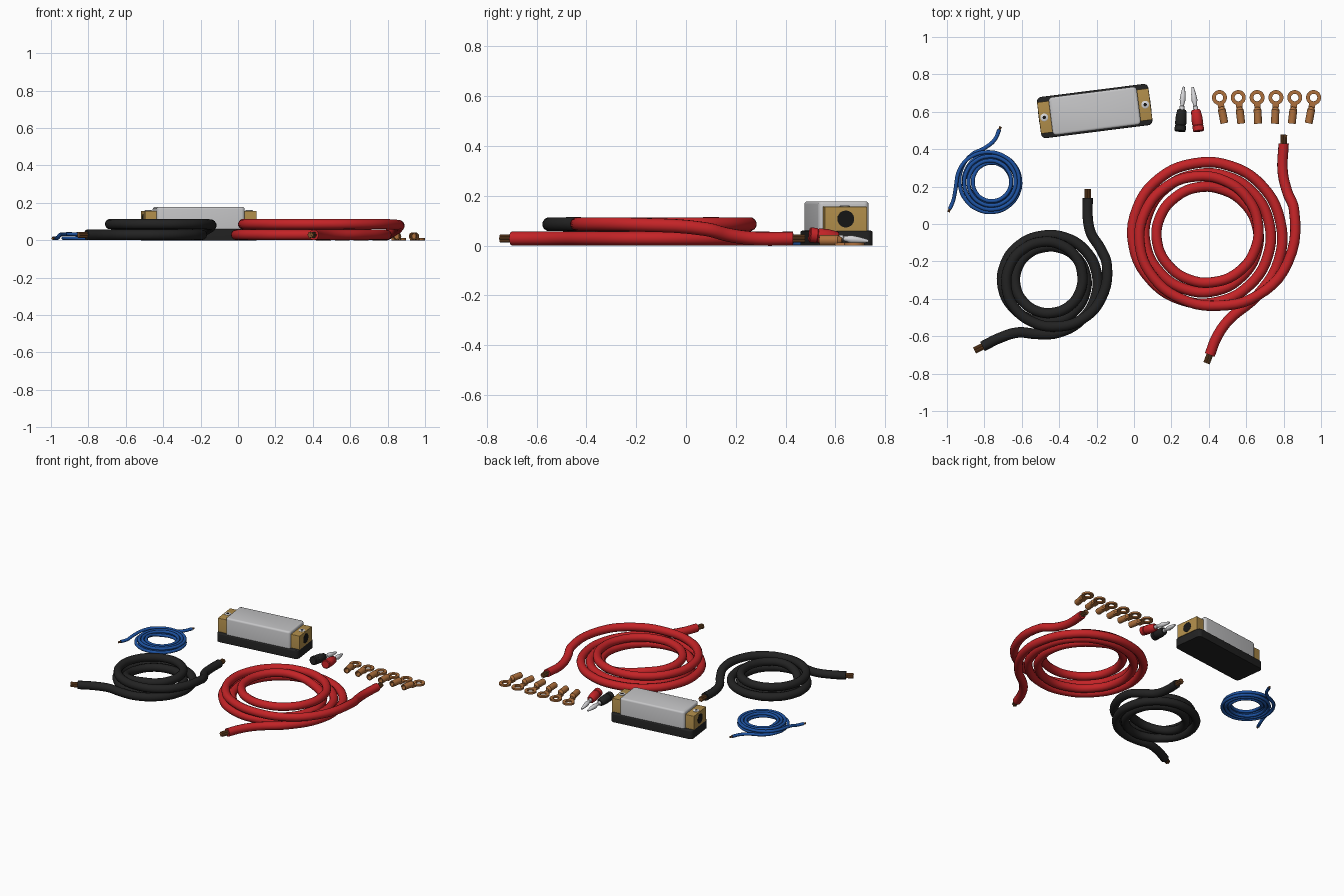
import bpy, bmesh
from math import radians, sin, cos, tau
from mathutils import Vector, Matrix

cube = bpy.data.objects.get("Cube")
if cube:
    bpy.data.objects.remove(cube, do_unlink=True)


def material(name, r, g, b):
    m = bpy.data.materials.new(name)
    m.use_nodes = True
    m.diffuse_color = (r, g, b, 1)
    m.node_tree.nodes["Principled BSDF"].inputs["Base Color"].default_value = (r, g, b, 1)
    return m


RED = material("red rubber", 0.55, 0.017, 0.02)
BLACK = material("black rubber", 0.016, 0.016, 0.016)
BLUE = material("blue rubber", 0.012, 0.085, 0.36)
STRAND = material("copper strand", 0.22, 0.085, 0.025)
COPPER = material("copper lug", 0.42, 0.16, 0.045)
BRASS = material("brass", 0.44, 0.27, 0.07)
COVER = material("pale grey cover", 0.56, 0.56, 0.57)
STEEL = material("bright steel", 0.68, 0.68, 0.7)
HOLE = material("dark hole", 0.008, 0.008, 0.008)


def smooth(obj):
    bpy.ops.object.select_all(action='DESELECT')
    obj.select_set(True)
    bpy.context.view_layer.objects.active = obj
    bpy.ops.object.shade_smooth_by_angle(angle=radians(35))


def finish(name, bm, mat, matrix):
    bmesh.ops.recalc_face_normals(bm, faces=bm.faces[:])
    mesh = bpy.data.meshes.new(name)
    bm.to_mesh(mesh)
    bm.free()
    mesh.transform(matrix)
    mesh.materials.append(mat)
    obj = bpy.data.objects.new(name, mesh)
    bpy.context.collection.objects.link(obj)
    smooth(obj)
    return obj


def turned(name, start, direction, profile, mat, segs=24, base=Matrix()):
    """Profile of (distance along axis, radius) spun about the axis."""
    bm = bmesh.new()
    vs = [bm.verts.new((r, 0, d)) for d, r in profile]
    es = [bm.edges.new(pair) for pair in zip(vs, vs[1:])]
    bmesh.ops.spin(bm, geom=vs + es, axis=(0, 0, 1), cent=(0, 0, 0),
                   angle=tau, steps=segs)
    bmesh.ops.remove_doubles(bm, verts=bm.verts[:], dist=1e-5)
    turn = Vector(direction).to_track_quat('Z', 'Y').to_matrix().to_4x4()
    return finish(name, bm, mat, base @ Matrix.Translation(start) @ turn)


def rod(r, length):
    return [(0, 0), (0, r), (length, r), (length, 0)]


def box(name, size, centre, mat, base=Matrix(), corner=0, edge=0):
    bm = bmesh.new()
    bmesh.ops.create_cube(bm, size=1)
    bmesh.ops.scale(bm, vec=size, verts=bm.verts[:])
    if corner:  # round the upright corners
        up = [e for e in bm.edges if abs(e.verts[0].co.z - e.verts[1].co.z) > size[2] / 2]
        bmesh.ops.bevel(bm, geom=up, offset=corner, segments=5, profile=0.5, affect='EDGES')
    if edge:  # soften the top rim
        top = [e for e in bm.edges if all(v.co.z > size[2] * 0.49 for v in e.verts)]
        bmesh.ops.bevel(bm, geom=top, offset=edge, segments=3, profile=0.5, affect='EDGES')
    return finish(name, bm, mat, base @ Matrix.Translation(centre))


def cable(name, centre, r, lead_in, turns, lead_out, mat):
    """Two-layer coil; turns are (angle, radius, layer), leads are (x, y, layer)."""
    path = list(lead_in)
    angle = turns[0][0]
    while angle <= turns[-1][0]:
        for (a0, r0, l0), (a1, r1, l1) in zip(turns, turns[1:]):
            if a0 <= angle <= a1:
                t = (angle - a0) / (a1 - a0)
                rad, layer = r0 + (r1 - r0) * t, l0 + (l1 - l0) * t
        a = radians(angle)
        path.append((centre[0] + rad * cos(a), centre[1] + rad * sin(a), layer))
        angle += 30
    path = [Vector((x, y, r * (1.03 + 2.05 * l))) for x, y, l in path + list(lead_out)]

    curve = bpy.data.curves.new(name, 'CURVE')
    curve.dimensions = '3D'
    curve.bevel_depth = r
    curve.bevel_resolution = 4
    curve.resolution_u = 5
    curve.use_fill_caps = True
    spline = curve.splines.new('BEZIER')
    spline.bezier_points.add(len(path) - 1)
    for bp, p in zip(spline.bezier_points, path):
        bp.co = p
        bp.handle_left_type = bp.handle_right_type = 'AUTO'
    curve.materials.append(mat)
    obj = bpy.data.objects.new(name, curve)
    bpy.context.collection.objects.link(obj)
    bpy.ops.object.select_all(action='DESELECT')
    obj.select_set(True)
    bpy.context.view_layer.objects.active = obj
    bpy.ops.object.convert(target='MESH')
    smooth(bpy.context.view_layer.objects.active)

    # Bare strands at both ends
    for end, inner in ((path[0], path[1]), (path[-1], path[-2])):
        d = (end - inner).normalized()
        side = d.cross(Vector((0, 0, 1))).normalized()
        for i in range(7):
            a = tau * i / 6
            off = (side * cos(a) + Vector((0, 0, 1)) * sin(a)) * r * 0.42 * (i < 6)
            turned(name + "_strand", end - d * r * 0.2 + off, d,
                   rod(r * 0.22, r * 1.9), STRAND, 8)


# Coiled cables
cable("red_cable", (0.385, -0.05), 0.028,
      [(0.405, -0.70, 0), (0.44, -0.61, 0), (0.50, -0.52, 0)],
      [(-50, .43, 0), (0, .405, 0), (90, .377, 0), (180, .395, 0), (270, .375, 0),
       (360, .345, 0), (450, .318, 0), (540, .33, 0), (630, .315, 0), (720, .28, 0),
       (780, .25, .2), (840, .25, 1), (900, .266, 1), (990, .262, 1), (1080, .28, 1),
       (1170, .303, 1), (1260, .357, 1), (1350, .38, 1), (1400, .445, 1), (1440, .483, .95)],
      [(.855, .08, .65), (.82, .17, .25), (.795, .28, 0), (.80, .43, 0)], RED)

cable("black_cable", (-0.455, -0.30), 0.028,
      [(-.81, -.655, 0), (-.72, -.61, 0), (-.62, -.58, 0), (-.52, -.588, 0)],
      [(-80, .285, 0), (-45, .272, 0), (0, .26, 0), (90, .238, 0), (180, .252, 0),
       (270, .225, 0), (360, .20, 0), (450, .178, 0), (540, .182, 0), (630, .176, 1),
       (720, .178, 1), (810, .205, 1), (900, .228, 1), (990, .245, 1), (1080, .31, 1)],
      [(-.145, -.22, .8), (-.18, -.13, .4), (-.23, -.05, .1), (-.247, .03, 0),
       (-.247, .14, 0)], BLACK)

cable("blue_wire", (-0.765, 0.225), 0.0105,
      [(-.72, .505, 0), (-.745, .45, 0), (-.80, .405, 0)],
      [(125, .178, 0), (180, .167, 0), (360, .157, 0), (720, .133, 0), (1080, .108, 0),
       (1200, .1, 0), (1260, .096, 1), (1620, .12, 1), (1980, .143, 1), (2240, .155, 1),
       (2340, .188, 1)],
      [(-.957, .17, .6), (-.965, .13, .1), (-.985, .08, 0)], BLUE)

# Fuse holder
holder = Matrix.Translation((-0.21, 0.604, 0)) @ Matrix.Rotation(radians(7.2), 4, 'Z')
box("holder_base", (0.60, 0.222, 0.06), (0, 0, 0.03), BLACK, holder, 0.025, 0.006)
box("holder_cover", (0.475, 0.205, 0.118), (0, 0, 0.119), COVER, holder, 0.02, 0.012)
for s in (-1, 1):
    box("terminal_block", (0.085, 0.17, 0.098), (s * 0.258, 0, 0.108), BRASS, holder, 0, 0.003)
    turned("terminal_hole", (s * 0.3, 0, 0.107), (s, 0, 0), rod(0.034, 0.0015), HOLE, 24, holder)
    turned("terminal_screw", (s * 0.272, 0, 0.156), (0, 0, 1),
           [(0, 0), (0, .021), (.003, .021), (.005, .018), (.005, 0)], STEEL, 20, holder)
    turned("screw_socket", (s * 0.272, 0, 0.161), (0, 0, 1), rod(0.01, 0.0008), HOLE, 6, holder)

# Plug connectors
for x, lean, mat in ((0.246, 0.02, BLACK), (0.346, -0.033, RED)):
    start, aim = Vector((x, 0.495, 0.044)), Vector((lean, 0.24, -0.026)).normalized()
    turned("plug_sleeve", start, aim,
           [(0, 0), (0, .025), (.004, .03), (.03, .03), (.034, .027), (.04, .03),
            (.075, .03), (.112, .025), (.117, .021), (.117, 0)], mat)
    turned("plug_pin", start + aim * 0.115, aim,
           [(0, 0), (0, .013), (.02, .013), (.024, .01), (.035, .011), (.055, .016),
            (.085, .013), (.11, .009), (.125, .006), (.127, 0)], STEEL, 16)

# Ring lugs in a fanned row
for i in range(6):
    lug = (Matrix.Translation((0.457 + 0.1006 * i, 0.676, 0))
           @ Matrix.Rotation(0.19 * (1 - i / 2.5), 4, 'Z'))
    turned("lug_ring", (0, 0, 0), (0, 0, 1),
           [(0, .02), (0, .04), (.012, .04), (.012, .02), (0, .02)], COPPER, 28, lug)
    box("lug_tongue", (0.034, 0.045, 0.012), (0, -0.053, 0.006), COPPER, lug)
    turned("lug_barrel", (0, -0.05, 0.0215), (0, -1, 0),
           [(0, 0), (0, .010), (.015, .021), (.09, .021), (.09, .015), (.03, .015), (.03, 0)],
           COPPER, 20, lug)
